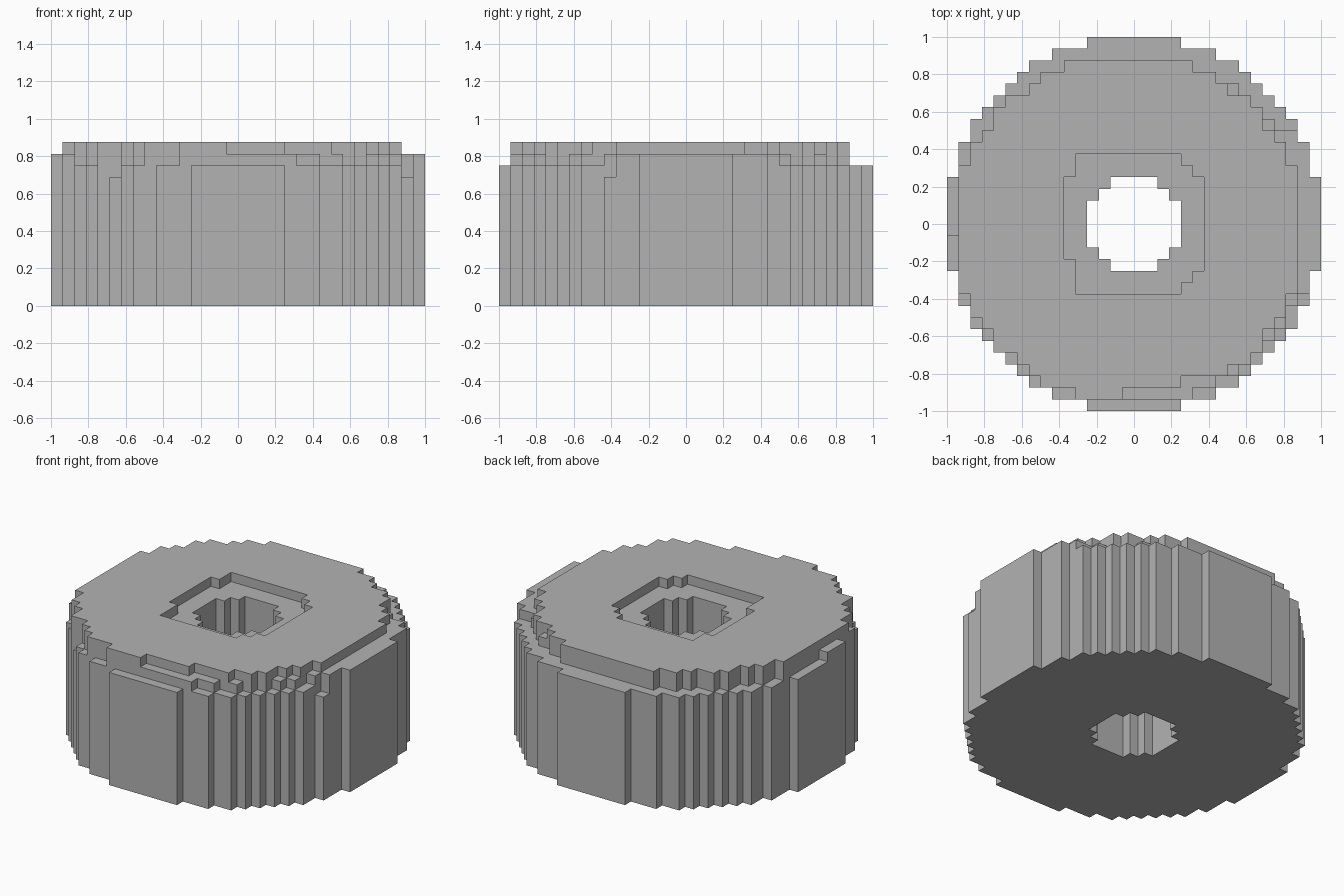
import bpy
import bmesh

cube = bpy.data.objects.get("Cube")
if cube:
    bpy.data.objects.remove(cube, do_unlink=True)

N = 16            # blocks from centre to rim
U = 1 / N         # size of one block
WALL, SHOULDER, TOP = 12, 13, 14   # heights in blocks


def disk(x, y, radius, cx=0.0, cy=0.0):
    return (x - cx) ** 2 + (y - cy) ** 2 < radius ** 2


def in_recess(x, y):
    # square-ish sunken seat with stepped corners
    if x < 0:
        return (x > -5 and abs(y) < 6) or (x > -6 and -3 < y < 4)
    return max(x, abs(y)) < 6 and x + abs(y) < 9.5


def in_cap(x, y):
    # worn top slab, slightly off centre
    if y < -14 and not -5 < x < -1:
        return False
    if y < -13 and x > 4:
        return False
    return disk(x, y, 15, -0.5, -0.5)


def in_shoulder(x, y):
    side = (x > 0 and -7 < y < 8) or (x < 0 and -8 < y < -1)
    return side or disk(x, y, 15, 0, -0.5)


def height(i, j):
    x, y = i + 0.5, j + 0.5
    if not disk(x, y, N) or disk(x, y, 4):
        return 0
    if (i, j) in {(14, -7), (-11, -12)}:   # chipped blocks
        return WALL - 1
    if in_recess(x, y):
        return SHOULDER
    if in_cap(x, y):
        return TOP
    return SHOULDER if in_shoulder(x, y) else WALL


bm = bmesh.new()


def quad(*corners):
    bm.faces.new([bm.verts.new([c * U for c in p]) for p in corners])


for i in range(-N, N):
    for j in range(-N, N):
        h = height(i, j)
        if not h:
            continue
        a, b, c, d = (i, j), (i + 1, j), (i + 1, j + 1), (i, j + 1)
        quad(*[(*p, h) for p in (a, b, c, d)])
        quad(*[(*p, 0) for p in (d, c, b, a)])
        # walls down to each lower neighbour
        for p, q, di, dj in ((a, b, 0, -1), (b, c, 1, 0), (c, d, 0, 1), (d, a, -1, 0)):
            low = height(i + di, j + dj)
            if low < h:
                quad((*p, low), (*q, low), (*q, h), (*p, h))

bmesh.ops.remove_doubles(bm, verts=bm.verts, dist=U / 100)
mesh = bpy.data.meshes.new("stepped_ring")
bm.to_mesh(mesh)
bm.free()

stone = bpy.data.materials.new("grey_stone")
stone.use_nodes = True
grey = (0.45, 0.45, 0.45, 1)
stone.diffuse_color = grey
stone.node_tree.nodes["Principled BSDF"].inputs["Base Color"].default_value = grey
mesh.materials.append(stone)

ring = bpy.data.objects.new("stepped_ring", mesh)
bpy.context.scene.collection.objects.link(ring)
